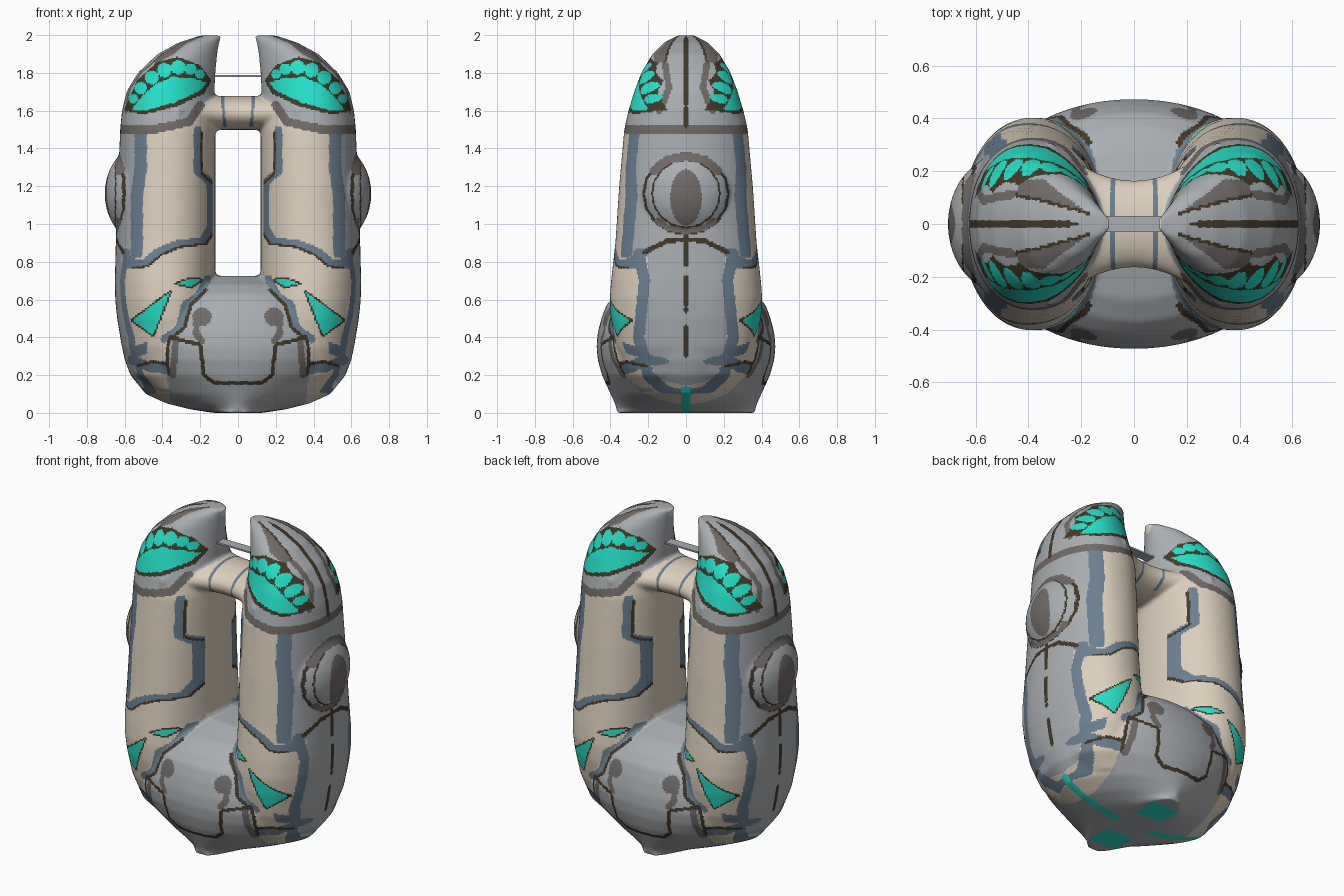
import bpy, bmesh, math
from mathutils import Vector

cube = bpy.data.objects.get("Cube")
if cube:
    bpy.data.objects.remove(cube, do_unlink=True)

# Flat colours
COLOURS = {"grey": (0.4, 0.425, 0.445), "beige": (0.72, 0.63, 0.51),
           "teal": (0.018, 0.74, 0.58), "slate": (0.15, 0.215, 0.285),
           "dark_grey": (0.16, 0.144, 0.136), "brown": (0.055, 0.04, 0.022)}
NAMES = list(COLOURS)


def material(name):
    m = bpy.data.materials.new(name)
    m.use_nodes = True
    rgba = (*COLOURS[name], 1)
    m.diffuse_color = rgba
    m.node_tree.nodes["Principled BSDF"].inputs["Base Color"].default_value = rgba
    return m


MATS = {n: material(n) for n in NAMES}


def make_object(name, bm):
    me = bpy.data.meshes.new(name)
    bmesh.ops.recalc_face_normals(bm, faces=bm.faces)
    bm.to_mesh(me)
    bm.free()
    ob = bpy.data.objects.new(name, me)
    bpy.context.collection.objects.link(ob)
    return ob


def loft(bm, rings):
    """Bridge equal rings of points and cap both ends."""
    loops = [[bm.verts.new(p) for p in ring] for ring in rings]
    n = len(loops[0])
    for a, b in zip(loops, loops[1:]):
        for i in range(n):
            j = (i + 1) % n
            bm.faces.new((a[i], a[j], b[j], b[i]))
    bm.faces.new(loops[0][::-1])
    bm.faces.new(loops[-1])


def section(z, x0, x1, ry, taper=0.0, power=2.15, n=64):
    """Rounded cross-section between x0 and x1, narrowed towards x0 by taper."""
    pts = []
    for i in range(n):
        a = math.tau * i / n
        c, s = math.cos(a), math.sin(a)
        u = math.copysign(abs(c) ** (2 / power), c)
        v = math.copysign(abs(s) ** (2 / power), s)
        inner = (1 - u) / 2
        pts.append(Vector(((x0 + x1) / 2 + u * (x1 - x0) / 2,
                           v * ry * (1 - taper * inner ** 2), z)))
    return pts


bm = bmesh.new()

# Broad base pinched into a narrow foot at front and back
BASE = [(0, .13, .37, 2.4), (.02, .26, .37, 1.4), (.05, .38, .378, 1.4), (.1, .49, .4, 1.55),
        (.2, .57, .445, 1.85), (.28, .6, .467, 2), (.35, .615, .474, 2.05),
        (.42, .61, .468, 2.05), (.5, .57, .448, 2.1), (.57, .51, .422, 2.1),
        (.63, .43, .37, 2.1), (.68, .36, .285, 2.1), (.725, .25, .12, 2.1)]
loft(bm, [section(z, -x, x, ry, power=p) for z, x, ry, p in BASE])

# Two upright arms ending in ridged heads
ARM = [(.12, .2, .46, .25, 0), (.2, .15, .56, .31, 0), (.35, .1, .615, .37, 0),
       (.5, .1, .64, .398, 0), (.6, .11, .65, .404, 0), (.7, .12, .652, .397, 0),
       (.9, .12, .647, .374, 0), (1.2, .12, .635, .354, 0), (1.5, .12, .624, .327, 0),
       (1.6, .125, .614, .312, .1), (1.7, .125, .59, .29, .25), (1.8, .12, .53, .257, .4),
       (1.9, .11, .425, .195, .45), (1.96, .1, .315, .13, .45), (1.998, .085, .2, .05, .3)]
for side in (1, -1):
    rings = [section(*row) for row in ARM]
    loft(bm, [[Vector((p.x * side, p.y, p.z)) for p in r] for r in rings])
    # Round boss on the outer side of each arm
    boss = bmesh.ops.create_uvsphere(bm, u_segments=40, v_segments=24, radius=1)["verts"]
    for v in boss:
        v.co = Vector((side * .5 + v.co.x * .206, v.co.y * .26, 1.16 + v.co.z * .26))

# Flared bridge joining the arms
bridge = []
for i in range(17):
    x = -.32 + .04 * i
    ry = .165 + 1.5 * x * x
    bridge.append([Vector((x, ry * math.cos(math.tau * k / 40),
                           1.588 + .09 * math.sin(math.tau * k / 40))) for k in range(40)])
loft(bm, bridge)

# Fuse into one smooth skin
body = make_object("body", bm)
rm = body.modifiers.new("fuse", "REMESH")
rm.mode = "VOXEL"
rm.voxel_size = 0.0095
sm = body.modifiers.new("soften", "SMOOTH")
sm.factor = 0.5
sm.iterations = 14
deps = bpy.context.evaluated_depsgraph_get()
skin = bpy.data.meshes.new_from_object(body.evaluated_get(deps))
body.modifiers.clear()
body.data = skin

# Painted layers, later ones on top: front (|x|, z), side (|y|, z), top (|x|, |y|)
layers = []


def area(view, colour, pts):
    layers.append((view, colour, pts, 0))


def stroke(view, colour, width, pts):
    layers.append((view, colour, pts, width / 2))


def oval(cx, cz, rx, rz, n=16):
    return [(cx + rx * math.cos(math.tau * i / n), cz + rz * math.sin(math.tau * i / n))
            for i in range(n + 1)]


# Side panel and its borders
area("f", "grey", [(.53, 1.5), (.8, 1.5), (.8, .82), (.53, .82)])
area("s", "grey", [(-.1, 1.5), (.22, 1.5), (.24, .9), (.2, .85), (.22, .35), (.15, .18), (-.1, .12)])
stroke("f", "slate", .065, [(.515, 1.5), (.515, 1.3), (.535, 1.15), (.535, .85)])
stroke("s", "slate", .06, [(.25, .84), (.22, .7), (.25, .4), (.2, .2), (.1, .11), (0, .09)])
stroke("s", "slate", .05, [(.25, .32), (.4, .37)])
stroke("s", "brown", .018, [(.43, .4), (.36, .3), (.28, .24)])
stroke("s", "slate", .04, [(.4, .78), (.3, .8), (.22, .85)])
stroke("s", "brown", .025, [(.22, .85), (.1, .91), (0, .92)])
for z0, z1 in ((.3, .46), (.54, .72), (.78, .94)):
    stroke("s", "brown", .02, [(0, z0), (0, z1)])

# Boss rings
area("s", "grey", oval(0, 1.16, .23, .22))
stroke("s", "brown", .015, oval(0, 1.16, .225, .215))
stroke("s", "brown", .01, oval(0, 1.16, .18, .18))
stroke("s", "dark_grey", .045, [(0, 1.36), (.1, 1.34), (.17, 1.28)])
stroke("s", "dark_grey", .03, [(0, .96), (.1, .98), (.15, 1.02)])
area("s", "dark_grey", oval(0, 1.14, .085, .15))

# Arm seams
SEAM = [(.215, 1.5), (.215, 1.28), (.145, 1.22), (.145, .98), (.19, .91), (.34, .89),
        (.43, .85), (.5, .79), (.58, .78)]
stroke("f", "slate", .04, SEAM)
stroke("f", "brown", .012, [(x - .022, z - .014) for x, z in SEAM])
stroke("f", "slate", .05, [(.37, .23), (.46, .24), (.56, .28)])
stroke("f", "brown", .016, [(.36, .26), (.46, .27), (.53, .25)])

# Base panel
area("f", "grey", [(-.1, .76), (.13, .76), (.17, .66), (.25, .58), (.28, .46), (.36, .4),
                   (.375, .2), (.34, -.1), (-.1, -.1)])
stroke("f", "slate", .04, [(.16, .71), (.21, .62), (.28, .57), (.31, .45), (.39, .39)])
stroke("f", "brown", .018, [(.17, .65), (.25, .57), (.285, .45), (.37, .38), (.375, .26), (.36, .2)])
area("f", "dark_grey", oval(.19, .51, .05, .05))
stroke("f", "dark_grey", .035, [(.22, .5), (.22, .42), (.19, .38)])
stroke("f", "dark_grey", .035, [(.33, .38), (.345, .2)])
stroke("f", "brown", .02, [(.36, .4), (.2, .36), (.18, .2), (.13, .16), (-.1, .155)])

# Teal darts
for pts in ([(.36, .64), (.56, .49), (.45, .41)], [(.195, .702), (.25, .712), (.325, .685), (.25, .667)]):
    stroke("f", "brown", .018, pts + pts[:1])
    area("f", "teal", pts)

# Heads, brow band and crown wedges
BROW = [(.11, 1.68), (.2, 1.63), (.26, 1.54), (.45, 1.5), (.8, 1.5)]
area("f", "grey", [(.1, 2.1)] + BROW + [(.8, 2.1)])
stroke("f", "dark_grey", .045, BROW[1:])
WEDGE = [(.17, .04), (.27, .11), (.34, .17), (.43, .17), (.45, .11), (.35, .09)]
area("t", "dark_grey", WEDGE)
stroke("t", "brown", .012, [WEDGE[0], WEDGE[5], WEDGE[4]])
stroke("s", "dark_grey", .035, [(.14, 1.6), (.09, 1.72), (.11, 1.84)])
stroke("s", "brown", .02, [(0, 1.52), (0, 1.985)])

# Eyes: brown bed, teal lower lens, row of rounded cells
area("f", "brown", [(.14, 1.76), (.2, 1.84), (.32, 1.885), (.43, 1.855), (.535, 1.76), (.605, 1.6),
                    (.5, 1.58), (.33, 1.62), (.18, 1.69)])
area("f", "teal", [(.165, 1.75), (.25, 1.773), (.35, 1.778), (.44, 1.738), (.51, 1.675), (.565, 1.605),
                   (.49, 1.602), (.33, 1.645), (.2, 1.705)])
for x, z, r in ((.2, 1.795, .025), (.25, 1.82, .031), (.315, 1.83, .039), (.39, 1.815, .039),
                (.457, 1.775, .037), (.515, 1.72, .033), (.555, 1.665, .025)):
    area("f", "teal", oval(x, z, r, r))

# Bridge seams
stroke("f", "slate", .015, [(.07, 1.52), (.085, 1.7)])


def inside(x, z, pts):
    hit = False
    for (ax, az), (bx, bz) in zip(pts, pts[1:] + pts[:1]):
        if (az > z) != (bz > z) and x < (bx - ax) * (z - az) / (bz - az) + ax:
            hit = not hit
    return hit


def near(x, z, pts, r):
    for (ax, az), (bx, bz) in zip(pts, pts[1:]):
        dx, dz = bx - ax, bz - az
        t = max(0, min(1, ((x - ax) * dx + (z - az) * dz) / (dx * dx + dz * dz)))
        if math.hypot(x - ax - t * dx, z - az - t * dz) < r:
            return True
    return False


boxes = []
for view, colour, pts, r in layers:
    xs, zs = [p[0] for p in pts], [p[1] for p in pts]
    boxes.append((view, NAMES.index(colour), pts, r,
                  min(xs) - r, max(xs) + r, min(zs) - r, max(zs) + r))
boxes.reverse()


def paint(c, n):
    ax, ay = abs(c.x), abs(c.y)
    outward = n.x * math.copysign(1, c.x)
    coords = {"f": (ax, c.z)}
    if ax > .2 and abs(n.y) < .83 and outward > (.1 if c.z > 1.5 else .55):
        coords["s"] = (ay, c.z)
    if c.z > 1.7:
        coords["t"] = (ax, ay)
    if outward < -.8 and ay < .13 and .74 < c.z < 1.5:  # plain inner walls of the arms
        return NAMES.index("beige")
    if n.z < -.3 and c.z < .14:  # underside keel and foot slot
        if (ax > .12 and ay < .025) or (ax < .09 and .12 < ay < .28 and c.z < .02):
            return NAMES.index("teal")
    for view, index, pts, r, x0, x1, z0, z1 in boxes:
        if view in coords:
            u, w = coords[view]
            if x0 <= u <= x1 and z0 <= w <= z1:
                if near(u, w, pts, r) if r else inside(u, w, pts):
                    return index
    return NAMES.index("beige")


skin.materials.clear()
for n in NAMES:
    skin.materials.append(MATS[n])
for p in skin.polygons:
    p.material_index = paint(p.center, p.normal)
    p.use_smooth = True

# Thin web between the heads
bm = bmesh.new()
bmesh.ops.create_cube(bm, size=1)
for v in bm.verts:
    v.co = Vector((v.co.x * .3, v.co.y * .06, 1.783 + v.co.z * .01))
web = make_object("head_web", bm)
web.data.materials.append(MATS["grey"])
